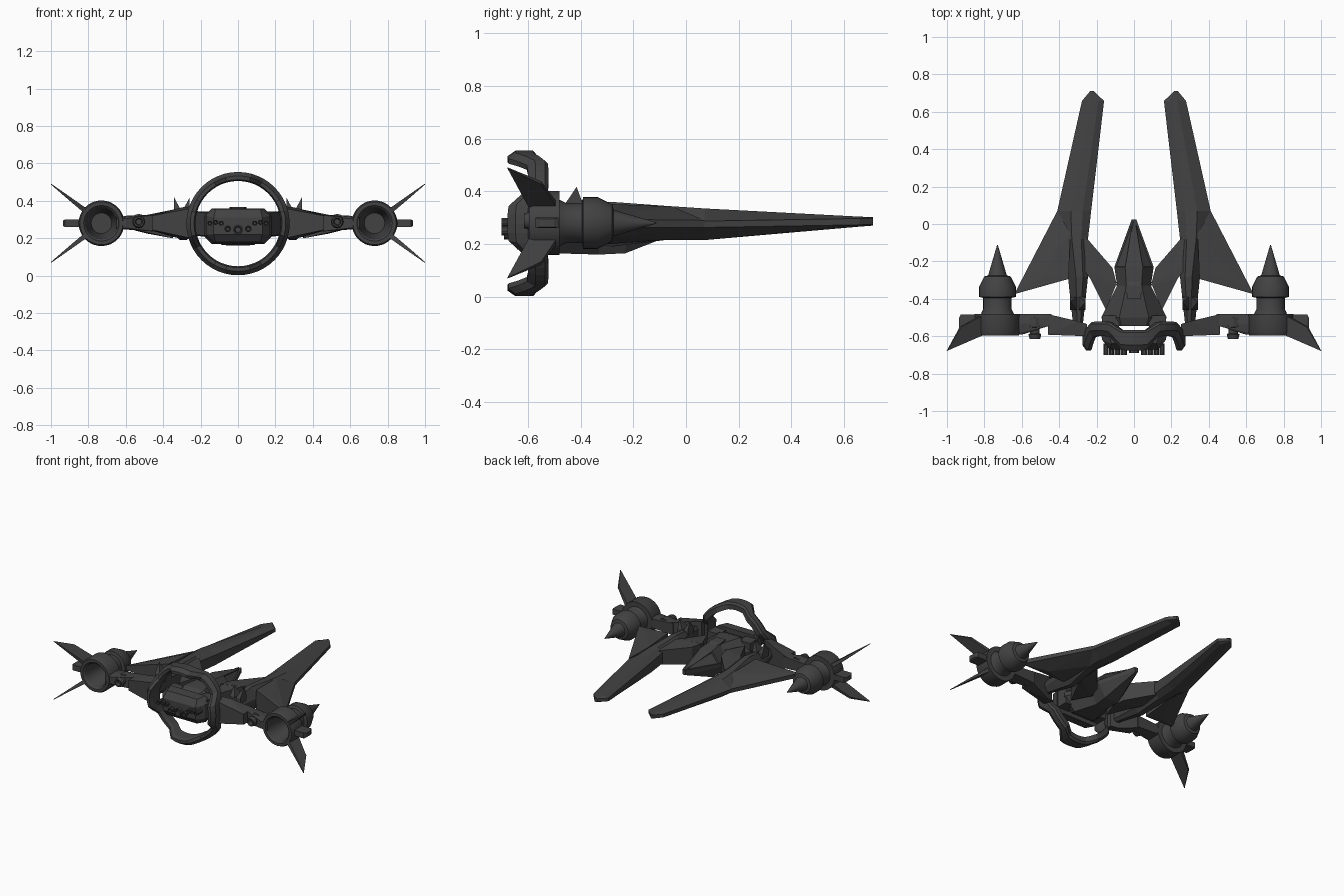
import bpy, bmesh, math
from mathutils import Vector

if "Cube" in bpy.data.objects:
    bpy.data.objects.remove(bpy.data.objects["Cube"])

dark = bpy.data.materials.new("dark_metal")
dark.diffuse_color = (0.055, 0.055, 0.055, 1)
dark.use_nodes = True
dark.node_tree.nodes["Principled BSDF"].inputs["Base Color"].default_value = dark.diffuse_color


def finish(bm, name, mirror=False, smooth=False):
    bmesh.ops.recalc_face_normals(bm, faces=bm.faces[:])
    me = bpy.data.meshes.new(name)
    bm.to_mesh(me)
    bm.free()
    ob = bpy.data.objects.new(name, me)
    bpy.context.collection.objects.link(ob)
    me.materials.append(dark)
    if smooth:
        bpy.context.view_layer.objects.active = ob
        ob.select_set(True)
        bpy.ops.object.shade_smooth_by_angle(angle=math.radians(30))
        ob.select_set(False)
    if mirror:
        ob.modifiers.new("Mirror", 'MIRROR')
    return ob


def loft(sections, close=False):
    """Bridge equal-length point loops; cap the ends unless the loft closes."""
    bm = bmesh.new()
    rows = [[bm.verts.new(p) for p in s] for s in sections]
    n = len(rows[0])
    pairs = list(zip(rows, rows[1:])) + ([(rows[-1], rows[0])] if close else [])
    for a, b in pairs:
        for i in range(n):
            j = (i + 1) % n
            bm.faces.new((a[i], a[j], b[j], b[i]))
    if not close:
        bm.faces.new(rows[0])
        bm.faces.new(rows[-1])
    return bm


def facet(name, pts, mirror=True):
    """Faceted solid wrapped around a few corner points."""
    bm = bmesh.new()
    for p in pts:
        bm.verts.new(p)
    r = bmesh.ops.convex_hull(bm, input=bm.verts[:])
    junk = [g for g in r["geom_interior"] if isinstance(g, bmesh.types.BMVert)]
    bmesh.ops.delete(bm, geom=junk, context='VERTS')
    bmesh.ops.dissolve_limit(bm, angle_limit=0.01, verts=bm.verts[:], edges=bm.edges[:])
    return finish(bm, name, mirror)


def plate(plan):
    """Points from (x, y, z_low, z_high) corners."""
    return [(x, y, z) for x, y, a, b in plan for z in (a, b)]


def block(x0, x1, y0, y1, z0, z1):
    return plate([(x, y, z0, z1) for x in (x0, x1) for y in (y0, y1)])


def lathe(name, cx, cz, profile, n=32, mirror=True):
    """Turn (y, radius) points about an axis along y."""
    secs = [[(cx + r * math.cos(t * math.tau / n), y, cz + r * math.sin(t * math.tau / n))
             for t in range(n)] for y, r in profile]
    return finish(loft(secs), name, mirror, True)


# Central hull: (y, half width, bottom, top), with sunken nose panels
secs = []
for y, w, a, b in [(.025, .012, .265, .295), (-.23, .105, .165, .35), (-.33, .09, .16, .36),
                   (-.50, .175, .165, .355), (-.545, .15, .18, .34)]:
    m = (a + b) / 2
    secs.append([(w, y, m - .01), (w, y, m + .02), (w * .45, y, b), (-w * .45, y, b),
                 (-w, y, m + .02), (-w, y, m - .01), (-w * .5, y, a), (w * .5, y, a)])
bm = loft(secs)
bmesh.ops.recalc_face_normals(bm, faces=bm.faces[:])
nose = [f for f in bm.faces if f.calc_center_median().y > -.2 and f.normal.z > .3
        and abs(f.calc_center_median().x) > .02]
bmesh.ops.inset_individual(bm, faces=nose, thickness=.008, depth=-.008)
finish(bm, "hull")

# Canopy
facet("canopy", plate([(s * x, y, .34, z) for s in (-1, 1) for x, y, z in
                       [(.02, -.30, .355), (.045, -.33, .366), (.035, -.40, .368)]]), False)

# Engine block at the rear with links to the hull
facet("engine_block", [(s * x, y, z) for s in (-1, 1) for x, y, z in
                       [(.18, -.57, .21), (.18, -.57, .32), (.14, -.57, .36), (.14, -.57, .17),
                        (.17, -.62, .22), (.17, -.62, .32), (.12, -.64, .355), (.12, -.64, .18),
                        (.13, -.67, .22), (.13, -.67, .31)]], False)
facet("engine_link", block(.08, .17, -.59, -.49, .2, .34))
for i, (x, z, r) in enumerate([(.09, .28, .014), (.12, .285, .014), (.15, .28, .014), (.055, .25, .018)]):
    lathe(f"small_nozzle_{i}", x, z, [(-.64, r), (-.70, r), (-.70, r * .7), (-.68, r * .5)], 10)
lathe("centre_nozzle", 0, .245, [(-.64, .028), (-.69, .028), (-.69, .02), (-.67, .015)], 8, False)

# Wavy rear ring
N, secs = 48, []
for i in range(N):
    t = i * math.tau / N
    f = min(1, max(0, .5 + .9 * math.cos(4 * t)))
    y0, y1 = -.6 - .077 * f, -.522 - .046 * f
    secs.append([(r * math.cos(t), y, .278 + r * math.sin(t)) for r, y in
                 [(.235, y0), (.255, y0), (.276, y0 + .03), (.276, y1 - .012), (.262, y1), (.228, y1), (.228, y0 + .03)]])
finish(loft(secs, True), "rear_ring")

# Forward prongs: (y, inner x, outer x, bottom, top)
secs = []
for y, a, b, lo, hi in [(.71, .215, .235, .27, .302), (.658, .16, .278, .266, .304),
                        (.07, .229, .41, .215, .335), (-.08, .246, .39, .215, .345),
                        (-.283, .246, .353, .19, .36), (-.535, .273, .326, .24, .33)]:
    w, m = b - a, (lo + hi) / 2
    secs.append([(a, y, m - .3 * (hi - lo)), (a, y, m + .3 * (hi - lo)), (a + .25 * w, y, hi),
                 (a + .6 * w, y, hi), (b, y, m + .012), (b, y, m - .012),
                 (a + .6 * w, y, lo), (a + .25 * w, y, lo)])
finish(loft(secs), "prong", True)

# Swept wing from prong to nacelle, and struts to the hull
facet("wing", plate([(.41, .07, .262, .29), (.64, -.375, .265, .295), (.35, -.294, .2, .352),
                     (.34, -.05, .218, .342), (.487, -.283, .225, .325)]))
facet("front_strut", plate([(.262, -.065, .235, .335), (.115, -.235, .21, .335), (.09, -.33, .2, .34),
                            (.24, -.285, .22, .345), (.3, -.2, .22, .345)]))
facet("rear_strut", plate([(.09, -.31, .2, .34), (.15, -.46, .21, .33), (.165, -.40, .22, .33),
                           (.24, -.28, .22, .345)]))

# Spikes on the prong roots
for k, x in enumerate((.277, .323)):
    facet(f"spike_{k}", block(x - .018, x + .018, -.46, -.39, .31, .35) + [(x + (.018 if k else -.018), -.415, .417)])

# Arms out to the nacelles
facet("inner_arm", plate([(.25, -.535, .20, .37), (.25, -.60, .20, .36), (.30, -.52, .195, .365),
                          (.46, -.482, .24, .325), (.46, -.592, .245, .32)]))
facet("outer_arm", plate([(.44, -.482, .24, .325), (.44, -.54, .235, .325), (.60, -.535, .25, .32),
                          (.65, -.482, .25, .31), (.65, -.592, .25, .31), (.60, -.592, .255, .305)]))
lathe("arm_thruster", .53, .288, [(-.50, .042), (-.55, .042), (-.555, .026), (-.585, .026), (-.59, .034),
                                  (-.615, .028), (-.615, .02), (-.59, .015)], 12)

# Engine nacelles with hollow rear nozzles
CX, CZ = .73, .28
lathe("nacelle", CX, CZ, [(-.42, .055), (-.585, .085), (-.595, .095), (-.595, .115), (-.58, .122),
                          (-.48, .122), (-.48, .088), (-.455, .076), (-.395, .076), (-.39, .098),
                          (-.335, .098), (-.28, .07), (-.275, .05), (-.112, .002)])
facet("side_box", plate([(.83, -.483, .26, .30), (.83, -.57, .26, .30), (.925, -.483, .26, .30),
                         (.935, -.50, .265, .295), (.935, -.555, .265, .295), (.925, -.57, .26, .30)]))

# Thin swept fins, above and below each nacelle
for name, s in (("upper_fin", 1), ("lower_fin", -1)):
    out = Vector((.79, 0, .613 * s))
    across = Vector((-.613 * s, 0, .79))
    pts = []
    for r, y, h in [(.10, -.485, .014), (.25, -.55, .007), (.342, -.678, .002), (.10, -.592, .014)]:
        for d in (-h, h):
            pts.append(Vector((CX, y, CZ)) + out * r + across * d)
    facet(name, pts)
